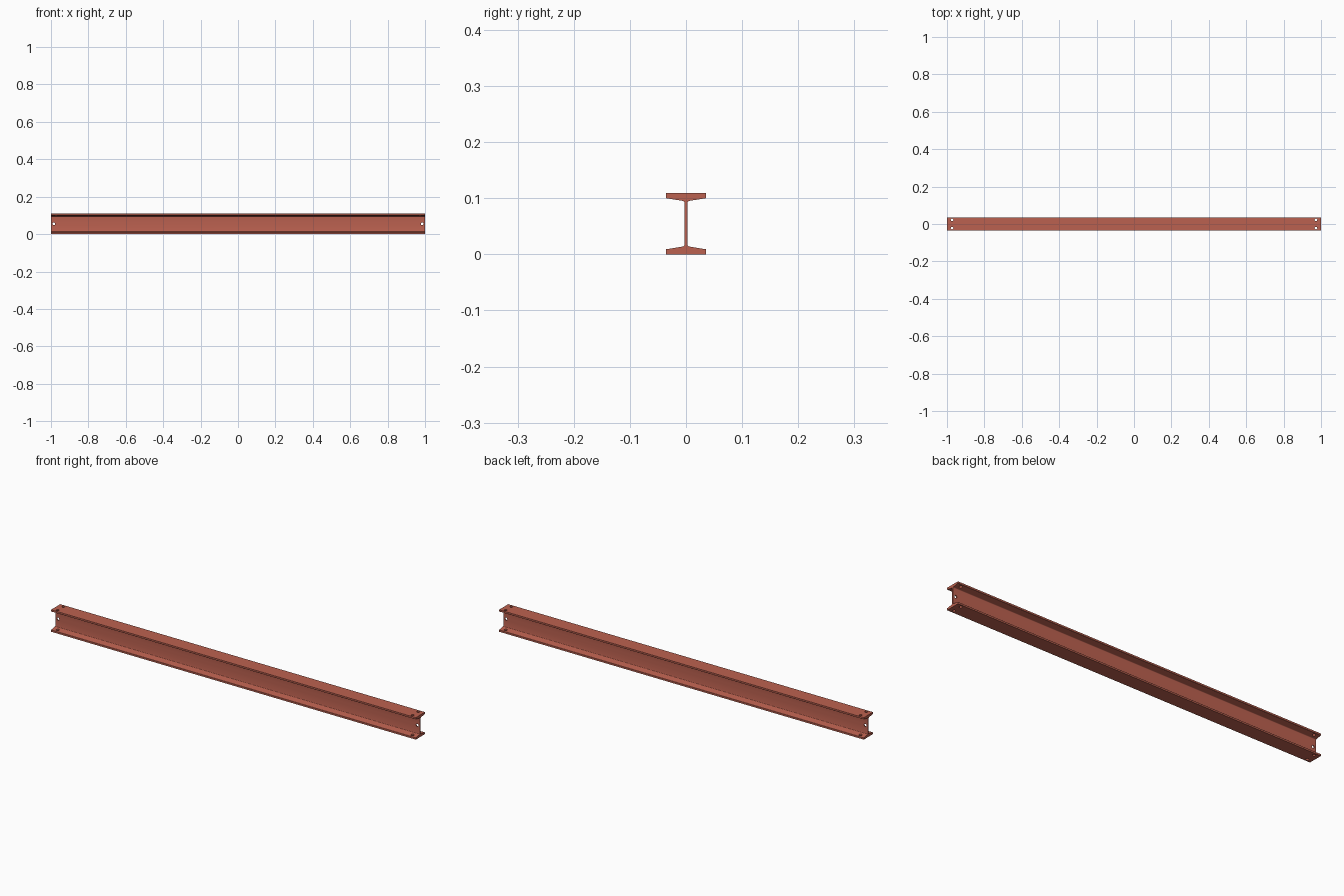
import bpy, bmesh, math
from mathutils import Matrix

if "Cube" in bpy.data.objects:
    bpy.data.objects.remove(bpy.data.objects["Cube"])

HEIGHT, HALF_W, WEB = 0.109, 0.036, 0.0025

# Quarter of the I-section (y, z): tapered flange, small fillet into the web
quarter = [(HALF_W, 0), (HALF_W, 0.0082), (HALF_W - 0.0008, 0.009)]
fillet_r = 0.0035
for i in range(5):
    a = math.radians(90 * i / 4)
    quarter.append((WEB + fillet_r * (1 - math.sin(a)),
                    0.0138 + fillet_r * (1 - math.cos(a))))
right = quarter + [(y, HEIGHT - z) for y, z in reversed(quarter)]
section = right + [(-y, z) for y, z in reversed(right)]

# Beam: section extruded along x
bm = bmesh.new()
face = bm.faces.new([bm.verts.new((-1, y, z)) for y, z in section])
ext = bmesh.ops.extrude_face_region(bm, geom=[face])
bmesh.ops.translate(bm, vec=(2, 0, 0),
                    verts=[v for v in ext["geom"] if isinstance(v, bmesh.types.BMVert)])
bmesh.ops.recalc_face_normals(bm, faces=bm.faces)
mesh = bpy.data.meshes.new("steel_beam")
bm.to_mesh(mesh)
bm.free()
beam = bpy.data.objects.new("steel_beam", mesh)
bpy.context.collection.objects.link(beam)

# Bolt hole cutters at both ends: pairs through the flanges, one through the web
cut = bmesh.new()


def drill(matrix, depth, radius):
    bmesh.ops.create_cone(cut, cap_ends=True, segments=24, radius1=radius,
                          radius2=radius, depth=depth, matrix=matrix)


for sx in (-1, 1):
    for sy in (-1, 1):
        drill(Matrix.Translation((sx * 0.973, sy * 0.022, HEIGHT / 2)), 0.2, 0.007)
    drill(Matrix.Translation((sx * 0.985, 0, HEIGHT / 2)) @ Matrix.Rotation(math.pi / 2, 4, 'X'),
          0.02, 0.007)
cut_mesh = bpy.data.meshes.new("bolt_hole_cutter")
cut.to_mesh(cut_mesh)
cut.free()
cutter = bpy.data.objects.new("bolt_hole_cutter", cut_mesh)
bpy.context.collection.objects.link(cutter)
cutter.hide_render = True

# Red oxide paint
paint = bpy.data.materials.new("red_oxide_paint")
paint.diffuse_color = (0.5, 0.12, 0.08, 1)
paint.use_nodes = True
paint.node_tree.nodes["Principled BSDF"].inputs["Base Color"].default_value = paint.diffuse_color
mesh.materials.append(paint)

# Drill the holes, drop the cutter and shade
bpy.context.view_layer.objects.active = beam
beam.select_set(True)
mod = beam.modifiers.new("bolt_holes", 'BOOLEAN')
mod.operation = 'DIFFERENCE'
mod.solver = 'EXACT'
mod.object = cutter
bpy.ops.object.modifier_apply(modifier=mod.name)
bpy.data.objects.remove(cutter)
bpy.ops.object.shade_smooth_by_angle(angle=math.radians(30))
